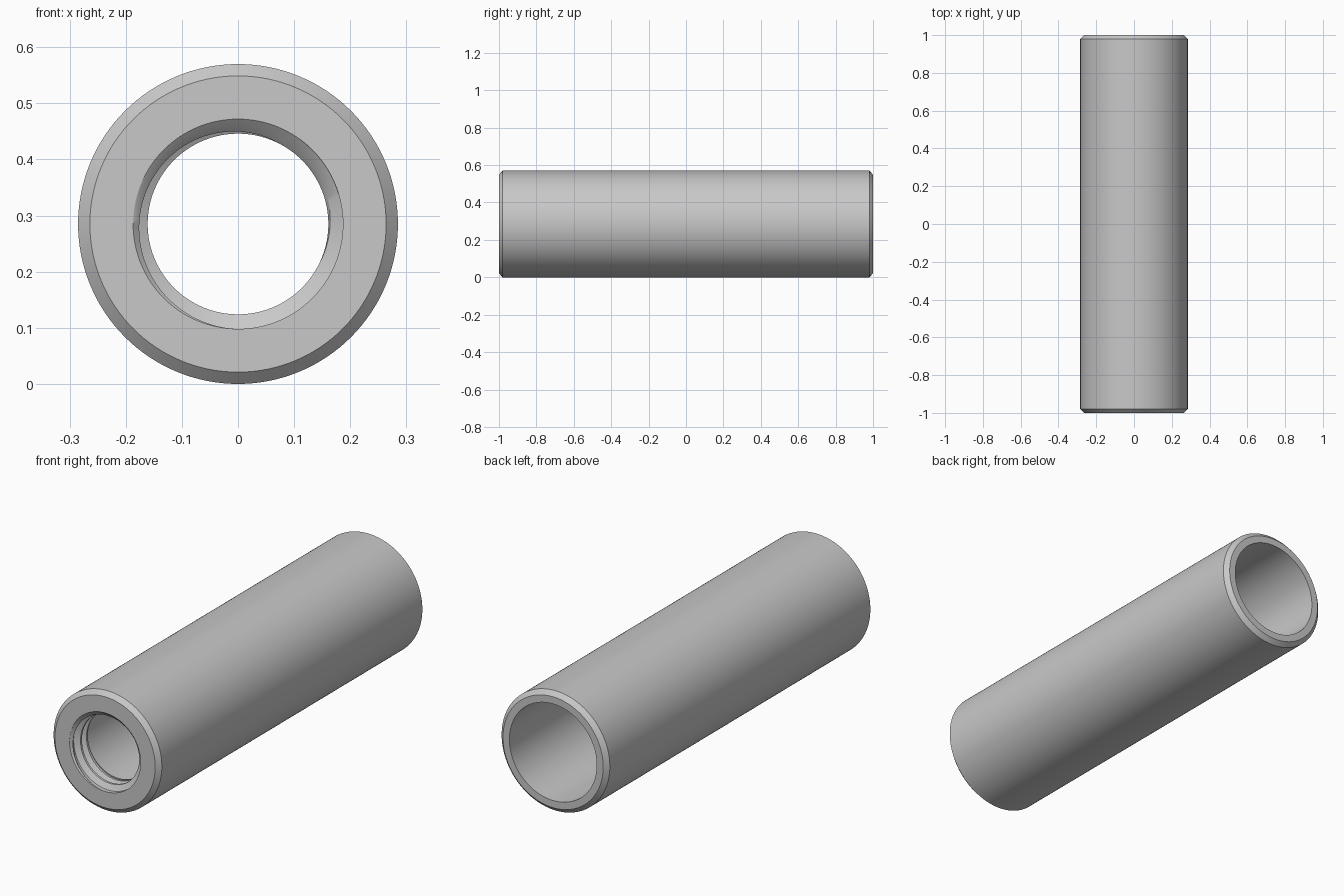
import bpy
import math

cube = bpy.data.objects.get("Cube")
if cube:
    bpy.data.objects.remove(cube)

SEGS = 128
CENTRE_Z = 0.285
ROOT, CREST = 0.187, 0.161      # thread radii
PITCH, LIP = 0.045, 0.10        # thread pitch and depth of the threaded end

steel = bpy.data.materials.new("satin grey metal")
steel.use_nodes = True
steel.diffuse_color = (0.58, 0.58, 0.58, 1)
steel.node_tree.nodes["Principled BSDF"].inputs["Base Color"].default_value = steel.diffuse_color


def ring_point(radius, angle, y):
    return (radius * math.cos(angle), y, CENTRE_Z + radius * math.sin(angle))


def make_object(name, verts, faces):
    mesh = bpy.data.meshes.new(name)
    mesh.from_pydata(verts, [], faces)
    mesh.materials.append(steel)
    mesh.update()
    obj = bpy.data.objects.new(name, mesh)
    bpy.context.collection.objects.link(obj)
    bpy.ops.object.select_all(action='DESELECT')
    obj.select_set(True)
    bpy.context.view_layer.objects.active = obj
    bpy.ops.object.mode_set(mode='EDIT')
    bpy.ops.mesh.select_all(action='SELECT')
    bpy.ops.mesh.normals_make_consistent(inside=False)
    bpy.ops.object.mode_set(mode='OBJECT')
    bpy.ops.object.shade_smooth_by_angle(angle=math.radians(30))
    return obj


# Sleeve: closed (radius, y) profile turned around the long axis
profile = [(ROOT, -1), (0.264, -1), (0.285, -0.98), (0.285, 0.98), (0.264, 1),
           (0.23, 1), (0.23, LIP - 1), (ROOT, LIP - 1)]
n = len(profile)
verts = [ring_point(r, math.tau * s / SEGS, y) for s in range(SEGS) for r, y in profile]
faces = []
for s in range(SEGS):
    a, b = s * n, (s + 1) % SEGS * n
    for i in range(n):
        j = (i + 1) % n
        faces.append((a + i, a + j, b + j, b + i))
make_object("sleeve", verts, faces)

# Thread: right-handed ridge, trimmed by the mouth chamfer and the lip depth
section = [(ROOT + 0.002, -0.46), (CREST, -0.12), (CREST, 0.12), (ROOT + 0.002, 0.46)]
first, last = -SEGS, 3 * SEGS
verts, faces = [], []
for s in range(first, last + 1):
    turn = s / SEGS
    angle = math.pi / 4 - math.tau * turn
    for r, offset in section:
        depth = min(max(PITCH * (turn + 0.5 + offset), 0), LIP)
        verts.append(ring_point(max(r, ROOT - depth), angle, depth - 1))
k = len(section)
for s in range(last - first):
    a, b = s * k, (s + 1) * k
    for i in range(k):
        j = (i + 1) % k
        faces.append((a + i, a + j, b + j, b + i))
faces += [tuple(range(k)), tuple(range(len(verts) - k, len(verts)))]
make_object("internal_thread", verts, faces)
